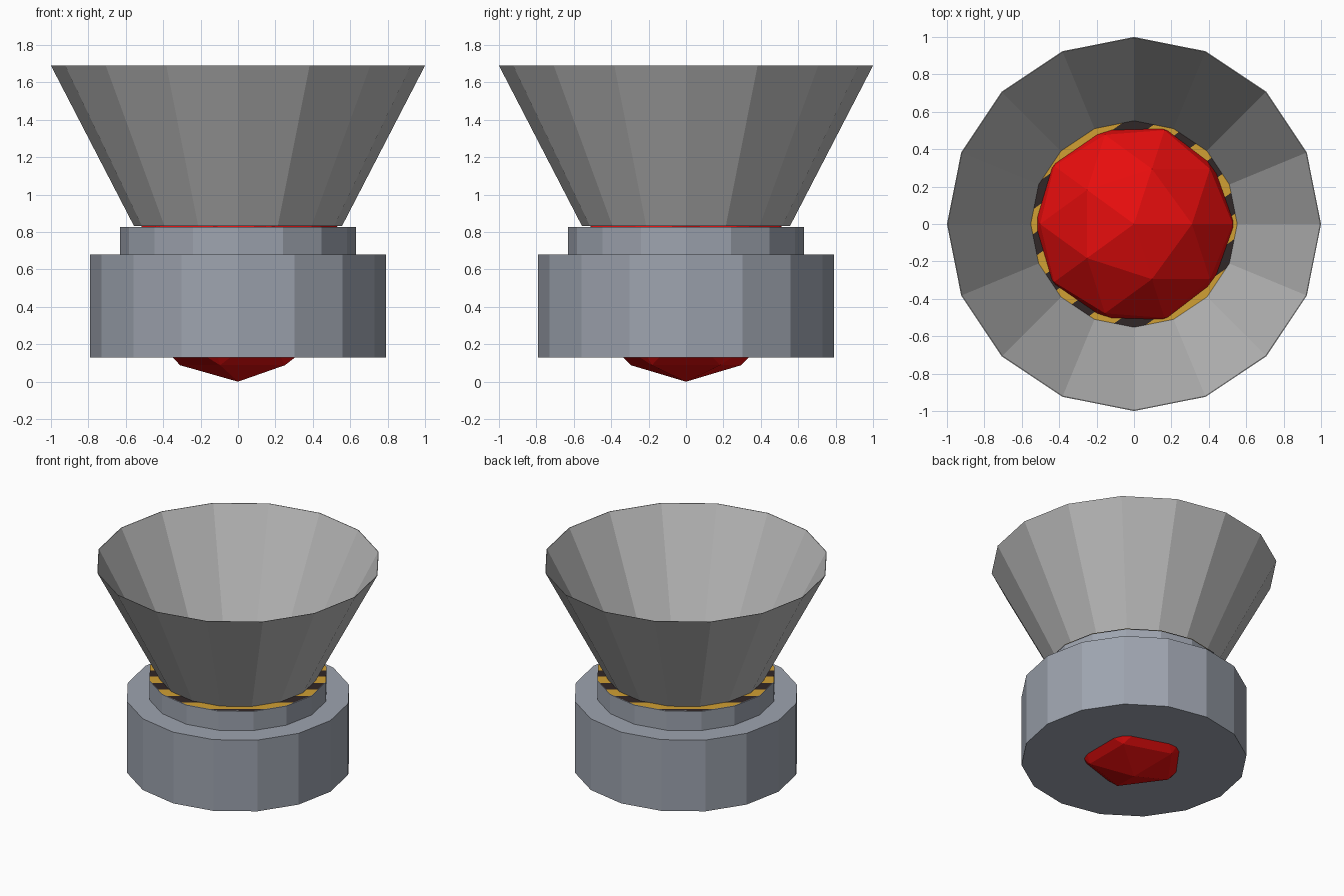
import bpy, bmesh, math
from mathutils import Vector

if "Cube" in bpy.data.objects:
    bpy.data.objects.remove(bpy.data.objects["Cube"])

SIDES = 16


def material(name, rgb):
    m = bpy.data.materials.new(name)
    m.diffuse_color = (*rgb, 1)
    m.use_nodes = True
    m.node_tree.nodes["Principled BSDF"].inputs["Base Color"].default_value = m.diffuse_color
    return m


steel = material("blue_grey_metal", (0.34, 0.37, 0.43))
shell = material("light_grey_metal", (0.48, 0.48, 0.48))
yellow = material("warning_yellow", (0.64, 0.35, 0.033))
black = material("stripe_black", (0.03, 0.02, 0.02))
red = material("red", (0.80, 0.004, 0.004))


def finish(bm, name, mats):
    mesh = bpy.data.meshes.new(name)
    bm.to_mesh(mesh)
    bm.free()
    for m in mats:
        mesh.materials.append(m)
    obj = bpy.data.objects.new(name, mesh)
    bpy.context.collection.objects.link(obj)
    return obj


def lathe(profile, close=False):
    """Turn (radius, height) points round z; a point with radius 0 closes an end."""
    bm = bmesh.new()
    rings = []
    for r, z in profile:
        n = SIDES if r else 1
        rings.append([bm.verts.new((r * math.cos(2 * math.pi * i / SIDES),
                                    r * math.sin(2 * math.pi * i / SIDES), z)) for i in range(n)])
    pairs = list(zip(rings, rings[1:]))
    if close:
        pairs.append((rings[-1], rings[0]))
    for a, b in pairs:
        for i in range(SIDES):
            j = (i + 1) % SIDES
            quad = [a[i % len(a)], a[j % len(a)], b[j % len(b)], b[i % len(b)]]
            bm.faces.new(list(dict.fromkeys(quad)))
    bmesh.ops.recalc_face_normals(bm, faces=bm.faces)
    return bm


# Stepped housing with a narrower collar on top
finish(lathe([(0, 0.13), (0.79, 0.13), (0.79, 0.68), (0.63, 0.68),
              (0.63, 0.828), (0, 0.828)]), "housing", [steel])

# Warning plate on the collar, cut into straight diagonal stripes
bm = bmesh.new()
bmesh.ops.create_circle(bm, cap_ends=True, radius=0.63, segments=SIDES)
for v in bm.verts:
    a = round(math.atan2(v.co.y, v.co.x) / (math.pi / 8)) * math.pi / 8
    v.co = (0.63 * math.cos(a), 0.63 * math.sin(a), 0.832)
across = Vector((math.cos(math.radians(-55)), math.sin(math.radians(-55)), 0))
PERIOD, HALF = 0.213, 0.052
for k in range(-3, 4):
    for side in (-1, 1):
        bmesh.ops.bisect_plane(bm, geom=bm.verts[:] + bm.edges[:] + bm.faces[:],
                               plane_co=across * (k * PERIOD + side * HALF), plane_no=across)
for f in bm.faces:
    d = f.calc_center_median().dot(across)
    f.material_index = int(abs(d - round(d / PERIOD) * PERIOD) < HALF)
    if f.normal.z < 0:
        f.normal_flip()
finish(bm, "striped_plate", [yellow, black])

# Open funnel with a very thin wall
finish(lathe([(0.556, 0.832), (1.0, 1.69), (0.996, 1.69), (0.552, 0.832)], close=True),
       "funnel", [shell])

# Faceted ball running through the housing
bm = bmesh.new()
bmesh.ops.create_icosphere(bm, subdivisions=2, radius=0.59)
bmesh.ops.translate(bm, verts=bm.verts, vec=(0, 0, 0.595))
low = min(v.co.z for v in bm.verts)
bmesh.ops.translate(bm, verts=bm.verts, vec=(0, 0, -low))
finish(bm, "core_ball", [red])
